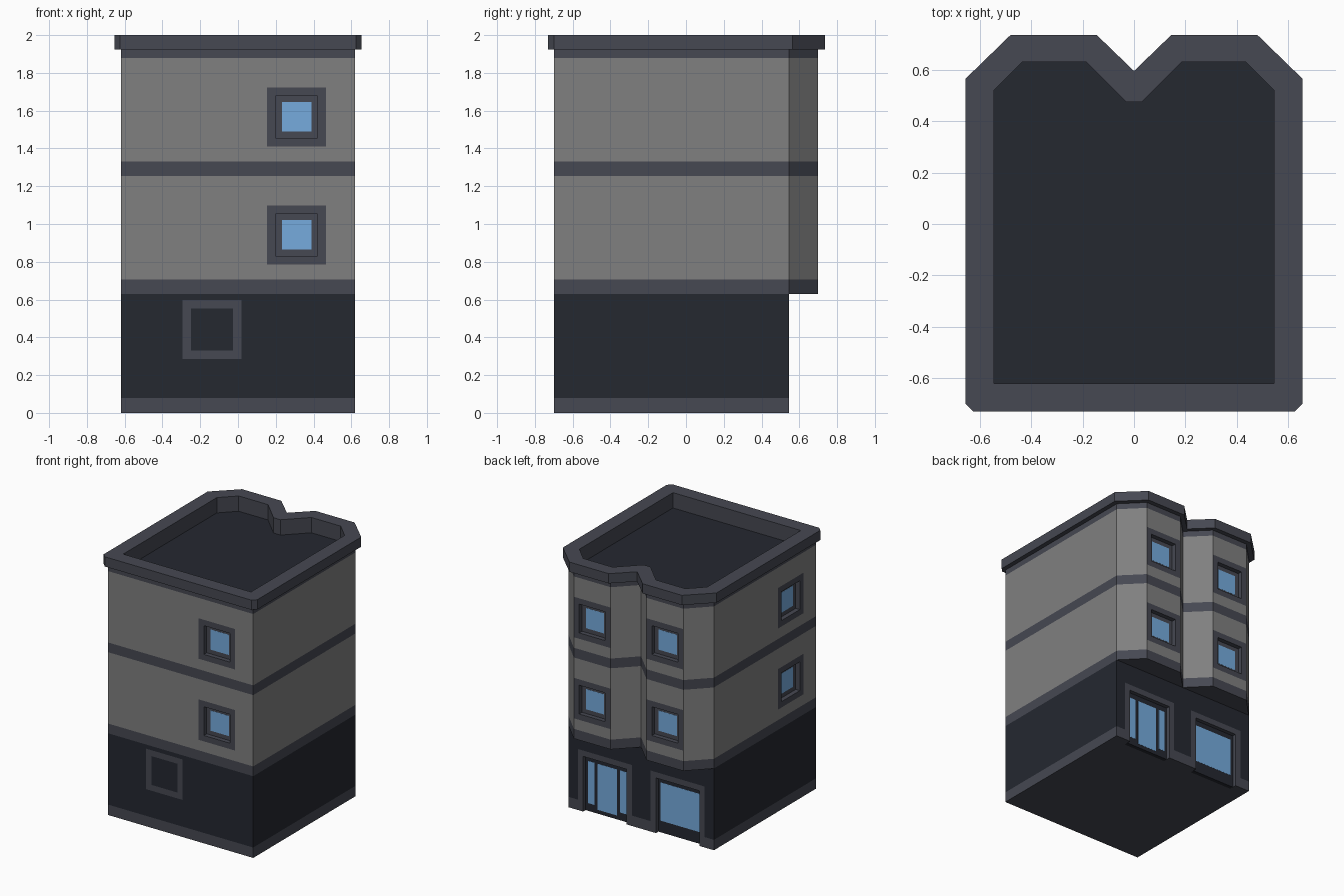
import bpy, bmesh, math
from mathutils import Matrix, Vector

if "Cube" in bpy.data.objects:
    bpy.data.objects.remove(bpy.data.objects["Cube"])


def material(name, rgb):
    m = bpy.data.materials.new(name)
    m.diffuse_color = (*rgb, 1)
    m.use_nodes = True
    m.node_tree.nodes["Principled BSDF"].inputs["Base Color"].default_value = m.diffuse_color
    return m


DARK = material("dark_stone", (0.018, 0.021, 0.030))
TRIM = material("slate_trim", (0.061, 0.065, 0.084))
WALL = material("grey_wall", (0.216, 0.216, 0.216))
GLASS = material("blue_glass", (0.18, 0.41, 0.73))


def finish(name, bm, mat):
    bmesh.ops.recalc_face_normals(bm, faces=bm.faces)
    mesh = bpy.data.meshes.new(name)
    bm.to_mesh(mesh)
    bm.free()
    ob = bpy.data.objects.new(name, mesh)
    bpy.context.collection.objects.link(ob)
    if mat:
        mesh.materials.append(mat)
    return ob


def prism(name, outline, z0, z1, mat=None):
    bm = bmesh.new()
    face = bm.faces.new([bm.verts.new((x, y, z0)) for x, y in outline])
    top = bmesh.ops.extrude_face_region(bm, geom=[face])["geom"]
    verts = [v for v in top if isinstance(v, bmesh.types.BMVert)]
    bmesh.ops.translate(bm, verts=verts, vec=(0, 0, z1 - z0))
    return finish(name, bm, mat)


def boxes(name, extents, mat, place):
    bm = bmesh.new()
    for x0, x1, y0, y1, z0, z1 in extents:
        size = Matrix.Diagonal((x1 - x0, y1 - y0, z1 - z0, 1))
        centre = Vector((x0 + x1, y0 + y1, z0 + z1)) / 2
        bmesh.ops.create_cube(bm, size=1, matrix=place @ Matrix.Translation(centre) @ size)
    return finish(name, bm, mat)


def cut(target, cutter):
    mod = target.modifiers.new("cut", "BOOLEAN")
    mod.operation, mod.solver, mod.object = "DIFFERENCE", "EXACT", cutter
    bpy.context.view_layer.objects.active = target
    bpy.ops.object.modifier_apply(modifier=mod.name)


def mirrored(half):
    # right-hand outline from front to back, then its mirror image
    return half + [(-x, y) for x, y in reversed(half) if x > 0]


lower = mirrored([(0.62, -0.70), (0.62, 0.545)])
upper = mirrored([(0.62, -0.70), (0.62, 0.545), (0.467, 0.70), (0.153, 0.70), (0, 0.547)])
cap = mirrored([(0.625, -0.73), (0.655, -0.70), (0.655, 0.565), (0.48, 0.735),
                (0.145, 0.735), (0, 0.595)])
inner = mirrored([(0.545, -0.62), (0.545, 0.52), (0.435, 0.63), (0.185, 0.63), (0.03, 0.475)])

# Stacked storeys and trim bands
plinth = prism("plinth", lower, 0, 0.08, TRIM)
ground = prism("ground_floor", lower, 0.08, 0.63, DARK)
prism("first_band", upper, 0.63, 0.705, TRIM)
storey_1 = prism("first_storey", upper, 0.705, 1.255, WALL)
prism("second_band", upper, 1.255, 1.33, TRIM)
storey_2 = prism("second_storey", upper, 1.33, 1.88, WALL)

# Parapet, overhanging cornice and sunken roof
parapet = prism("parapet_band", upper, 1.88, 1.925, TRIM)
cornice = prism("cornice", cap, 1.925, 2.0, TRIM)
well = prism("roof_cutter", inner, 1.85, 2.1)
cut(parapet, well)
cut(cornice, well)
bpy.data.objects.remove(well)
prism("roof_deck", inner, 1.86, 1.882, DARK)


def opening(walls, place, half, z0, z1):
    cutter = boxes("cutter", [(-half, half, -0.06, 0.1, z0, z1)], None, place)
    for wall in walls:
        cut(wall, cutter)
    bpy.data.objects.remove(cutter)


def frame_bars(half, z0, z1, b=0.045):
    return [(-half, b - half, -0.06, 0, z0, z1), (half - b, half, -0.06, 0, z0, z1),
            (b - half, half - b, -0.06, 0, z1 - b, z1)]


def window(name, wall, place, z, blind=False):
    # Square frame set flush in the wall around a recessed sash and pane
    h, i, g = 0.156, 0.111, 0.078
    opening([wall], place, h, z - h, z + h)
    bars = frame_bars(h, z - h, z + h) + [(-i, i, -0.06, 0, z - h, z - i)]
    boxes(name + "_frame", bars, TRIM, place)
    depth = 0 if blind else -0.035
    boxes(name + "_panel", [(-i, i, -0.06, depth, z - i, z + i)], DARK if blind else TRIM, place)
    if not blind:
        boxes(name + "_glass", [(-g, g, -0.06, depth + 0.001, z - g, z + g)], GLASS, place)


def shopfront(name, place, panes):
    # Portal frame standing on the ground around recessed panes
    opening([plinth, ground], place, 0.23, -0.1, 0.47)
    boxes(name + "_frame", frame_bars(0.23, 0, 0.47), TRIM, place)
    boxes(name + "_panel", [(-0.185, 0.185, -0.06, -0.03, 0, 0.425)], DARK, place)
    boxes(name + "_glass", [(a, b, -0.06, -0.029, z0, 0.385) for a, b, z0 in panes], GLASS, place)


def spot(x, y, turn):
    return Matrix.Translation((x, y, 0)) @ Matrix.Rotation(math.radians(turn), 4, "Z")


# Upper windows on the front, the left side and both rear bays
for label, wall, z in (("first", storey_1, 0.942), ("second", storey_2, 1.567)):
    window(label + "_front_window", wall, spot(0.31, -0.70, 180), z)
    window(label + "_side_window", wall, spot(-0.62, -0.39, 90), z)
    window(label + "_right_bay_window", wall, spot(0.31, 0.70, 0), z)
    window(label + "_left_bay_window", wall, spot(-0.31, 0.70, 0), z)

# Blind window on the front, door and shop window at the rear
window("blind_window", ground, spot(-0.138, -0.70, 180), 0.442, blind=True)
shopfront("door", spot(0.31, 0.545, 0),
          [(-0.165, -0.11, 0.06), (-0.083, 0.083, 0.03), (0.11, 0.165, 0.06)])
shopfront("shop_window", spot(-0.31, 0.545, 0), [(-0.165, 0.165, 0.09)])
